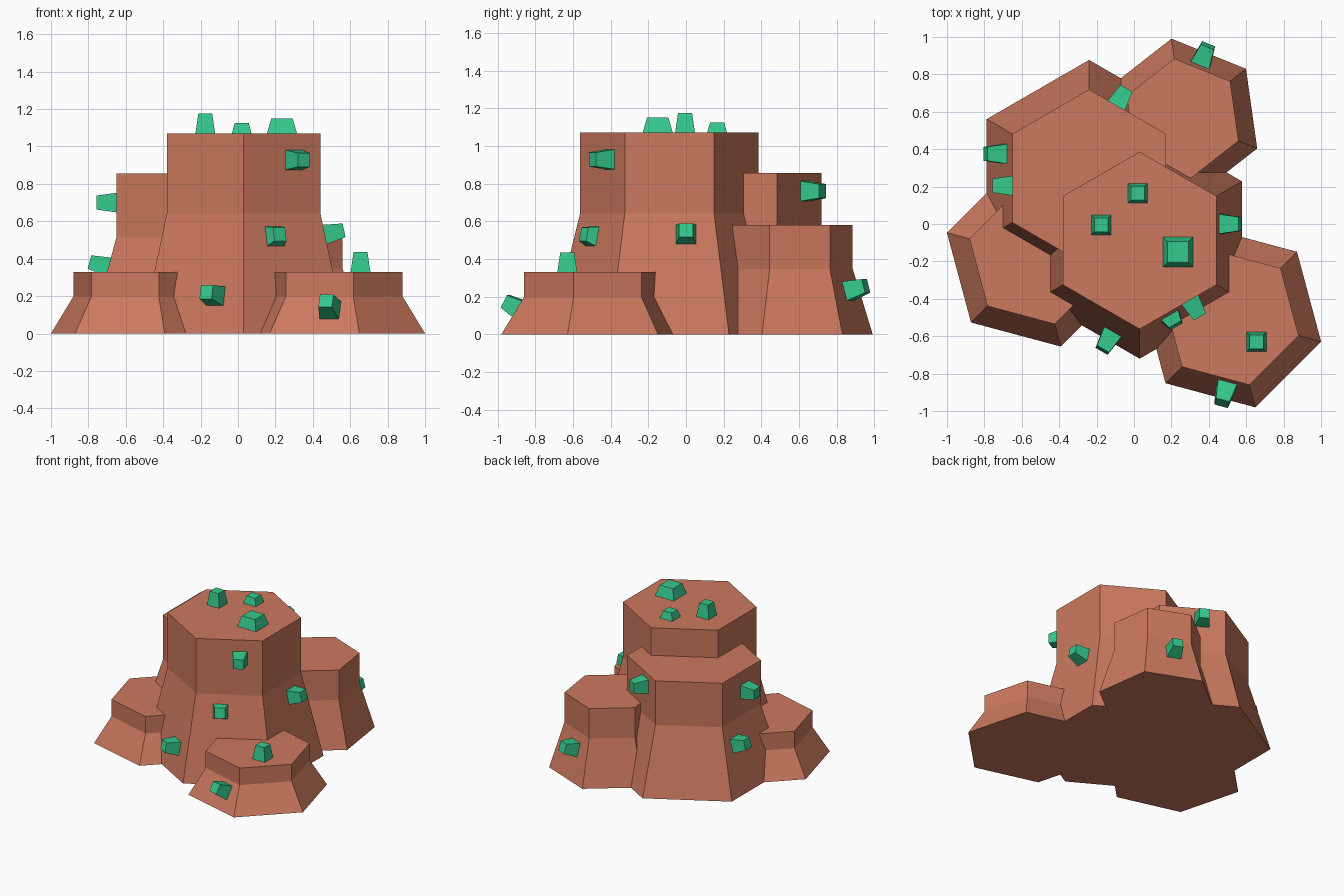
import bpy, bmesh
from math import radians, cos, sin
from mathutils import Vector, Matrix

if "Cube" in bpy.data.objects:
    bpy.data.objects.remove(bpy.data.objects["Cube"])


def material(name, rgb):
    m = bpy.data.materials.new(name)
    m.diffuse_color = (*rgb, 1)
    m.use_nodes = True
    m.node_tree.nodes["Principled BSDF"].inputs["Base Color"].default_value = m.diffuse_color
    return m


rock_mat = material("terracotta", (0.60, 0.19, 0.112))
block_mat = material("green", (0.035, 0.58, 0.265))


def loft(name, rings, mat, matrix=Matrix()):
    """Closed, flat-faced solid through a stack of equal-sided rings."""
    bm = bmesh.new()
    rows = [[bm.verts.new(p) for p in ring] for ring in rings]
    n = len(rows[0])
    for a, b in zip(rows, rows[1:]):
        for i in range(n):
            j = (i + 1) % n
            bm.faces.new((a[i], a[j], b[j], b[i]))
    bm.faces.new(rows[0][::-1])
    bm.faces.new(rows[-1])
    bm.normal_update()
    mesh = bpy.data.meshes.new(name)
    bm.to_mesh(mesh)
    bm.free()
    mesh.materials.append(mat)
    ob = bpy.data.objects.new(name, mesh)
    ob.matrix_world = matrix
    bpy.context.collection.objects.link(ob)
    return ob


def ring(x, y, z, r, n, turn):
    angles = [radians(turn + 360 * i / n) for i in range(n)]
    return [(x + r * cos(a), y + r * sin(a), z) for a in angles]


TAPER, BREAK = 0.75, 0.6   # top radius ratio, height where the flare ends

# Hexagonal columns: centre x, y, base radius, height, corner angle
columns = {
    "main_column": (0.03, -0.088, 0.632, 1.07, 30),
    "back_left_column": (-0.24, 0.245, 0.632, 0.855, 30),
    "back_right_column": (0.26, 0.565, 0.43, 0.58, 38),
    "front_right_column": (0.52, -0.50, 0.497, 0.33, 45),
    "front_left_column": (-0.52, -0.175, 0.497, 0.33, 45),
}
for name, (x, y, r, h, turn) in columns.items():
    loft(name, [ring(x, y, 0, r, 6, turn),
                ring(x, y, h * BREAK, r * TAPER, 6, turn),
                ring(x, y, h, r * TAPER, 6, turn)], rock_mat)


def block(name, pos, right, up, normal, size, height):
    """Tapered square block standing on a surface."""
    m = Matrix((right, up, normal)).transposed().to_4x4()
    m.translation = pos
    k = 0.5 ** 0.5
    loft(name, [ring(0, 0, 0, size * k, 4, 45),
                ring(0, 0, height, size * 0.71 * k, 4, 45)], block_mat, m)


# Blocks on the flat tops: x, y, z, size, height
tops = [(-0.175, -0.005, 1.07, 0.105, 0.105),
        (0.02, 0.165, 1.07, 0.105, 0.055),
        (0.235, -0.15, 1.07, 0.16, 0.08),
        (0.655, -0.63, 0.33, 0.105, 0.105)]
for i, (x, y, z, s, h) in enumerate(tops):
    block(f"top_block_{i + 1}", Vector((x, y, z)), Vector((1, 0, 0)),
          Vector((0, 1, 0)), Vector((0, 0, 1)), s, h)

# Blocks on the sides: column, face angle, sideways offset, z, height
sides = [("main_column", 240, 0.12, 0.20, 0.105),
         ("main_column", 300, -0.06, 0.52, 0.055),
         ("main_column", 300, 0.075, 0.928, 0.105),
         ("main_column", 0, 0.088, 0.53, 0.105),
         ("back_left_column", 180, -0.13, 0.355, 0.105),
         ("back_left_column", 180, 0.04, 0.70, 0.105),
         ("back_left_column", 60, 0.068, 0.76, 0.105),
         ("back_right_column", 68, 0.02, 0.23, 0.105),
         ("front_right_column", 255, 0.07, 0.125, 0.105)]
for i, (col, ang, t, z, h) in enumerate(sides):
    x, y, r, height, _ = columns[col]
    a = radians(ang)
    out = Vector((cos(a), sin(a), 0))
    right = Vector((-sin(a), cos(a), 0))
    apothem = r * cos(radians(30))
    inset, knee = apothem * (1 - TAPER), height * BREAK
    lean = inset / knee if z < knee else 0
    dist = apothem - inset * min(z / knee, 1)
    normal = (out + Vector((0, 0, lean))).normalized()
    pos = Vector((x, y, z)) + out * dist + right * t
    block(f"side_block_{i + 1}", pos, right, normal.cross(right), normal, 0.105, h)
